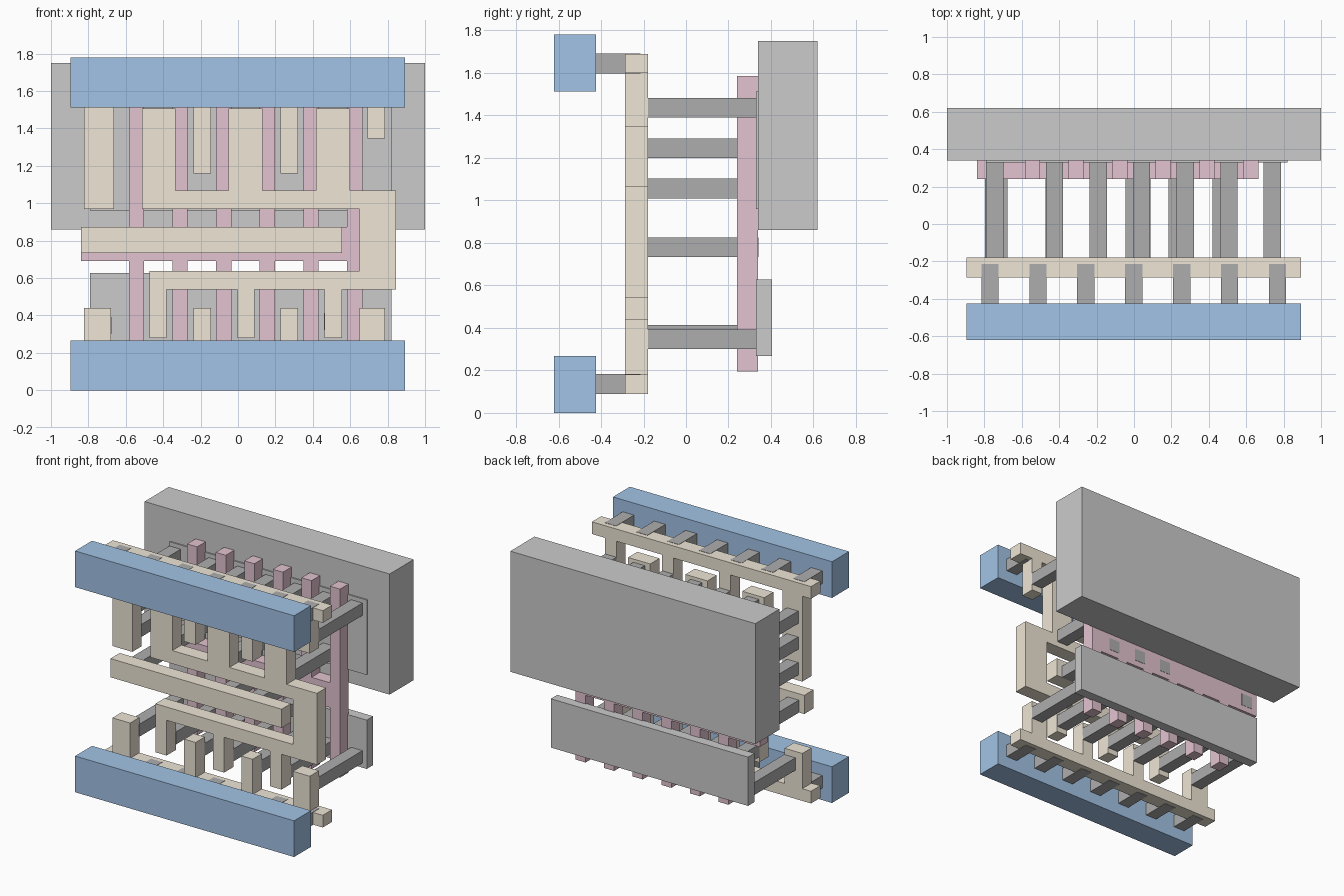
import bpy, bmesh

if "Cube" in bpy.data.objects:
    bpy.data.objects.remove(bpy.data.objects["Cube"])


def material(name, rgb):
    m = bpy.data.materials.new(name)
    m.diffuse_color = (*rgb, 1)
    m.use_nodes = True
    m.node_tree.nodes["Principled BSDF"].inputs["Base Color"].default_value = m.diffuse_color
    return m


BLUE = material("blue", (0.36, 0.55, 0.79))
TAN = material("tan", (0.86, 0.79, 0.67))
PINK = material("pink", (0.77, 0.55, 0.63))
DARK = material("dark_grey", (0.42, 0.42, 0.42))
MID = material("mid_grey", (0.57, 0.57, 0.57))
LIGHT = material("light_grey", (0.68, 0.68, 0.68))


def plate(name, outline, y0, y1, mat):
    """Extrude an x-z outline from y0 to y1."""
    pts = [p for i, p in enumerate(outline) if p != outline[i - 1]]
    bm = bmesh.new()
    face = bm.faces.new([bm.verts.new((x, y0, z)) for x, z in pts])
    ext = bmesh.ops.extrude_face_region(bm, geom=[face])["geom"]
    bmesh.ops.translate(bm, vec=(0, y1 - y0, 0),
                        verts=[g for g in ext if isinstance(g, bmesh.types.BMVert)])
    bmesh.ops.recalc_face_normals(bm, faces=bm.faces)
    mesh = bpy.data.meshes.new(name)
    bm.to_mesh(mesh)
    bm.free()
    mesh.materials.append(mat)
    obj = bpy.data.objects.new(name, mesh)
    bpy.context.collection.objects.link(obj)
    return obj


def box(name, x0, x1, y0, y1, z0, z1, mat):
    return plate(name, [(x0, z0), (x1, z0), (x1, z1), (x0, z1)], y0, y1, mat)


def edge(x0, x1, z, fingers=()):
    """Left-to-right edge at height z with rectangular (left, right, tip) fingers."""
    pts = [(x0, z)]
    for a, b, tip in fingers:
        pts += [(a, z), (a, tip), (b, tip), (b, z)]
    return pts + [(x1, z)]


def comb(x0, x1, z0, z1, down=(), up=()):
    return edge(x0, x1, z0, down) + edge(x0, x1, z1, up)[::-1]


H = 0.046                       # half width of a contact post
TAN_Y = (-0.287, -0.179)

# Power rails and their short posts
for tag, z0, zc in (("lower", 0.0, 0.135), ("upper", 1.513, 1.645)):
    box(f"{tag}_power_rail", -0.895, 0.893, -0.621, -0.424, z0, z0 + 0.267, BLUE)
    for i in range(7):
        x = -0.77 + i * 0.2562
        box(f"{tag}_rail_post_{i}", x - H, x + H, -0.424, -0.215, zc - H - 0.001, zc + H + 0.001, DARK)

# Tan wiring layer: two comb straps, input bar and output net
plate("lower_strap", comb(-0.895, 0.893, 0.09, 0.18, up=[
    (-0.824, -0.68, 0.44), (-0.238, -0.145, 0.44),
    (0.228, 0.32, 0.44), (0.65, 0.787, 0.44)]), *TAN_Y, TAN)
plate("upper_strap", comb(-0.895, 0.893, 1.60, 1.69, down=[
    (-0.824, -0.662, 0.97), (-0.238, -0.145, 1.16),
    (0.228, 0.32, 1.16), (0.693, 0.785, 1.345)]), *TAN_Y, TAN)
box("input_bar", -0.84, 0.557, *TAN_Y, 0.735, 0.873, TAN)
output = edge(-0.473, 0.845, 0.54,
              [(-0.473, -0.382, 0.28), (-0.003, 0.088, 0.28), (0.463, 0.556, 0.28)])
output += edge(-0.513, 0.845, 1.067,
               [(-0.513, -0.335, 1.506), (-0.05, 0.13, 1.506), (0.418, 0.598, 1.506)])[::-1]
output += [(-0.513, 0.97), (0.65, 0.97), (0.65, 0.638), (-0.473, 0.638)]
plate("output_net", output, *TAN_Y, TAN)

# Pink gate: crossbar with six fingers up and down
gates = [-0.543 + i * 0.2333 for i in range(6)]
G = 0.041
plate("gate_comb", comb(-0.84, gates[-1] + G, 0.69, 0.873,
      down=[(x - G, x + G, 0.195) for x in gates],
      up=[(x - G, x + G, 1.586) for x in gates]), 0.241, 0.339, PINK)

# Back block and the thin strips behind the gate
box("back_block", -1, 1, 0.339, 0.62, 0.86, 1.75, MID)
box("upper_strip", -0.79, 0.82, 0.33, 0.405, 0.96, 1.513, LIGHT)
box("lower_strip", -0.79, 0.82, 0.33, 0.405, 0.267, 0.627, LIGHT)

# Long posts from the wiring back to the gate and strips: x -> heights
R1, R2, R3 = 1.056, 1.245, 1.436
posts = [(-0.745, (R1, R2, R3)), (-0.191, (R2, R3)), (0.274, (R2, R3)), (0.739, (R3,)),
         (-0.425, (R1, R3)), (0.04, (R1, R3)), (0.508, (R1, R3)),
         (-0.722, (0.347,)), (-0.191, (0.347,)), (0.274, (0.347,)), (0.739, (0.347,)),
         (-0.427, (0.367,)), (0.042, (0.367,)), (0.506, (0.367,)),
         (-0.75, (0.78,)), (0.0, (0.78,)), (0.23, (0.78,)), (0.465, (0.78,))]
for i, (x, heights) in enumerate(posts):
    for j, z in enumerate(heights):
        back = 0.341 if z == 0.78 else 0.332
        box(f"contact_post_{i}_{j}", x - H, x + H, TAN_Y[1] - 0.002, back, z - H, z + H, DARK)
